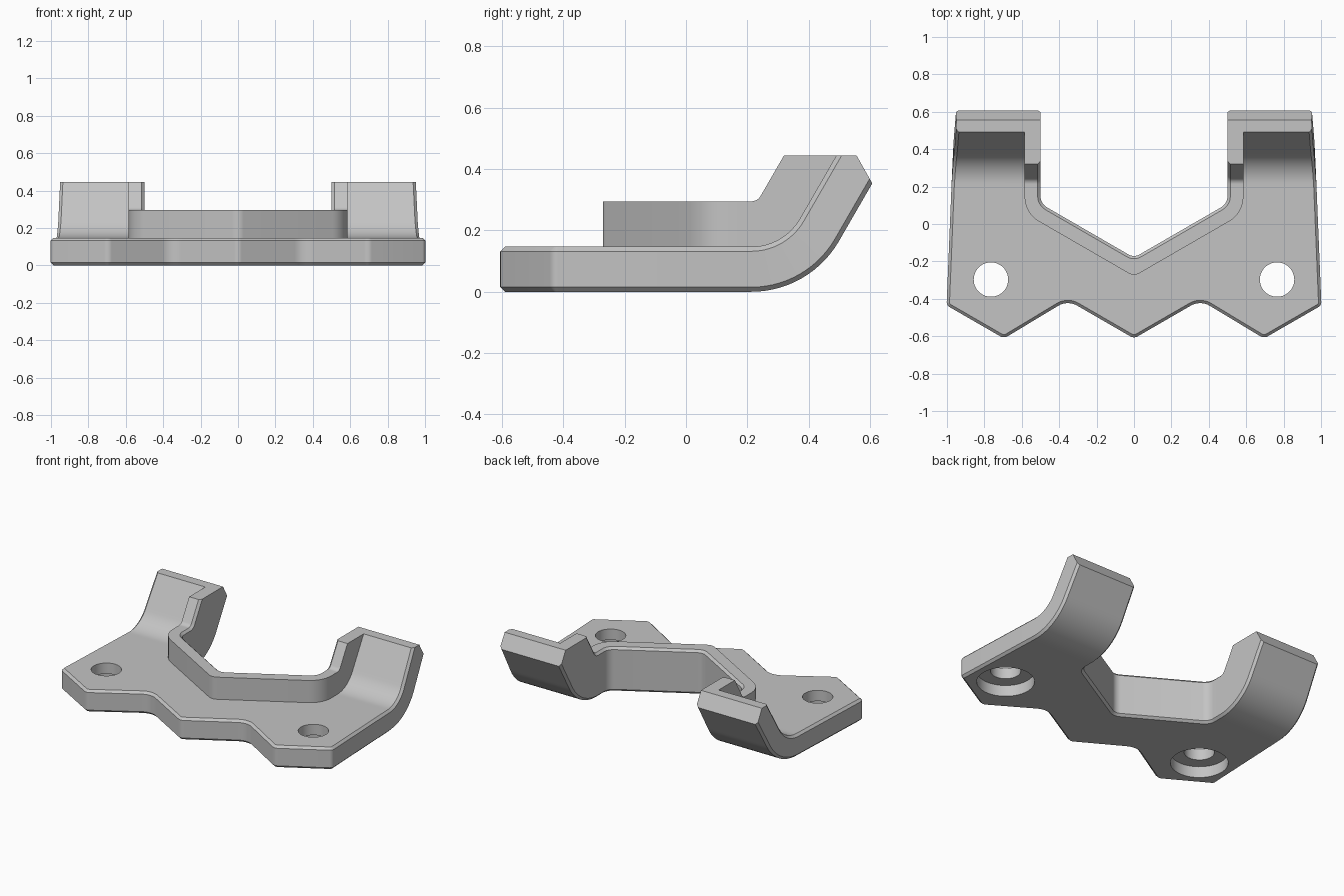
import bpy, bmesh, math
from mathutils import Vector

cube = bpy.data.objects.get("Cube")
if cube:
    bpy.data.objects.remove(cube, do_unlink=True)

PLATE, RIM = 0.147, 0.295            # plate thickness, rim top
BEND_Y, BEND_R = 0.213, 0.33         # start and radius of the upward bend
TURN = math.radians(60)
ARC = BEND_R * TURN
END = 0.95                           # arm length before trimming
STEPS = 14

grey = bpy.data.materials.new("plain grey")
grey.use_nodes = True
colour = (0.55, 0.55, 0.55, 1)
grey.diffuse_color = colour
grey.node_tree.nodes["Principled BSDF"].inputs["Base Color"].default_value = colour


def mirrored(half):
    """Close a half outline whose first and last corners lie on the axis."""
    return half + [(-x, y, r) for x, y, r in half[-2:0:-1]]


def rounded(corners, steps=8):
    """Replace each corner (x, y, radius) with an arc."""
    points = []
    for i, (x, y, r) in enumerate(corners):
        p = Vector((x, y))
        if r == 0:
            points.append(p)
            continue
        a = (Vector(corners[i - 1][:2]) - p).normalized()
        b = (Vector(corners[(i + 1) % len(corners)][:2]) - p).normalized()
        half = a.angle(b) / 2
        centre = p + (a + b).normalized() * (r / math.sin(half))
        start = p + a * (r / math.tan(half)) - centre
        sweep = start.angle_signed(p + b * (r / math.tan(half)) - centre)
        for k in range(steps + 1):
            t = -sweep * k / steps       # angle_signed is clockwise
            c, s = math.cos(t), math.sin(t)
            points.append(centre + Vector((c * start.x - s * start.y,
                                           s * start.x + c * start.y)))
    return points


def bend(co):
    """Curl everything behind BEND_Y upward, then continue straight."""
    s = co.y - BEND_Y
    if s <= 0:
        return
    angle = min(s / ARC, 1) * TURN
    r, extra = BEND_R - co.z, max(s - ARC, 0)
    co.y = BEND_Y + r * math.sin(angle) + extra * math.cos(angle)
    co.z = BEND_R - r * math.cos(angle) + extra * math.sin(angle)


def everything(bm):
    return bm.verts[:] + bm.edges[:] + bm.faces[:]


def bent_part(name, corners, low, high, chamfered):
    bm = bmesh.new()
    base = bm.faces.new([bm.verts.new((p.x, p.y, low)) for p in rounded(corners)])
    top = bmesh.ops.extrude_face_region(bm, geom=[base], use_keep_orig=True)["geom"]
    for v in top:
        if isinstance(v, bmesh.types.BMVert):
            v.co.z = high
    bmesh.ops.recalc_face_normals(bm, faces=bm.faces)
    # chamfers
    edges = []
    for e in bm.edges:
        a, b = (v.co for v in e.verts)
        flat = abs(a.z - b.z) < 1e-5
        at_end = min(a.y, b.y) > END - 0.01
        notch = all(abs(c.x) < 0.505 and c.y > -0.2 for c in (a, b))
        if flat and not at_end and chamfered(a.z > (low + high) / 2, notch):
            edges.append(e)
    bmesh.ops.bevel(bm, geom=edges, offset=0.015, segments=1,
                    affect='EDGES', clamp_overlap=False)
    # cross cuts, then the bend
    cuts = [BEND_Y - 0.02] + [BEND_Y + ARC * k / STEPS for k in range(STEPS + 1)]
    for y in cuts + [BEND_Y + ARC + 0.02]:
        bmesh.ops.bisect_plane(bm, geom=everything(bm), plane_co=(0, y, 0),
                               plane_no=(0, 1, 0))
    for v in bm.verts:
        bend(v.co)
    # trim the arm tips level on top and sloped behind
    for normal in ((0, 0, 1), (0, 0.87, 0.49)):
        bmesh.ops.bisect_plane(bm, geom=everything(bm), plane_co=(0, 0.556, 0.445),
                               plane_no=normal, clear_outer=True)
        bmesh.ops.holes_fill(bm, edges=[e for e in bm.edges if e.is_boundary], sides=0)
    bmesh.ops.recalc_face_normals(bm, faces=bm.faces)
    mesh = bpy.data.meshes.new(name)
    bm.to_mesh(mesh)
    bm.free()
    mesh.materials.append(grey)
    obj = bpy.data.objects.new(name, mesh)
    bpy.context.collection.objects.link(obj)
    return obj


def activate(obj):
    bpy.ops.object.select_all(action='DESELECT')
    obj.select_set(True)
    bpy.context.view_layer.objects.active = obj


# shared V-shaped notch between the arms
notch = [(0.5, END, 0), (0.5, 0.109, 0.07), (0, -0.18, 0.06)]

# base plate with zigzag front and two arms
plate = bent_part("base_plate", mirrored([
    (0, -0.612, 0.04), (0.355, -0.407, 0.1), (0.695, -0.612, 0.04),
    (1.002, -0.435, 0.03), (0.945, END, 0)] + notch),
    0, PLATE, lambda upper, inner: not (upper and inner))

# raised rim following the notch
rim = bent_part("notch_rim", mirrored([
    (0, -0.28, 0.06), (0.585, 0.058, 0.155), (0.585, END, 0)] + notch),
    PLATE, RIM, lambda upper, inner: upper and inner)

# screw holes, counterbored from below
for side in (-1, 1):
    for radius, top in ((0.092, 0.3), (0.175, 0.075)):
        bpy.ops.mesh.primitive_cylinder_add(
            vertices=48, radius=radius, depth=top + 0.1,
            location=(side * 0.765, -0.297, (top - 0.1) / 2))
        cutter = bpy.context.object
        cutter.name = "hole_cutter"
        cutter.hide_render = True
        activate(plate)
        cut = plate.modifiers.new("hole", 'BOOLEAN')
        cut.operation = 'DIFFERENCE'
        cut.solver = 'EXACT'
        cut.object = cutter
        bpy.ops.object.modifier_apply(modifier=cut.name)
        bpy.data.objects.remove(cutter, do_unlink=True)

for part in (plate, rim):
    activate(part)
    bpy.ops.object.shade_smooth_by_angle(angle=math.radians(25))
